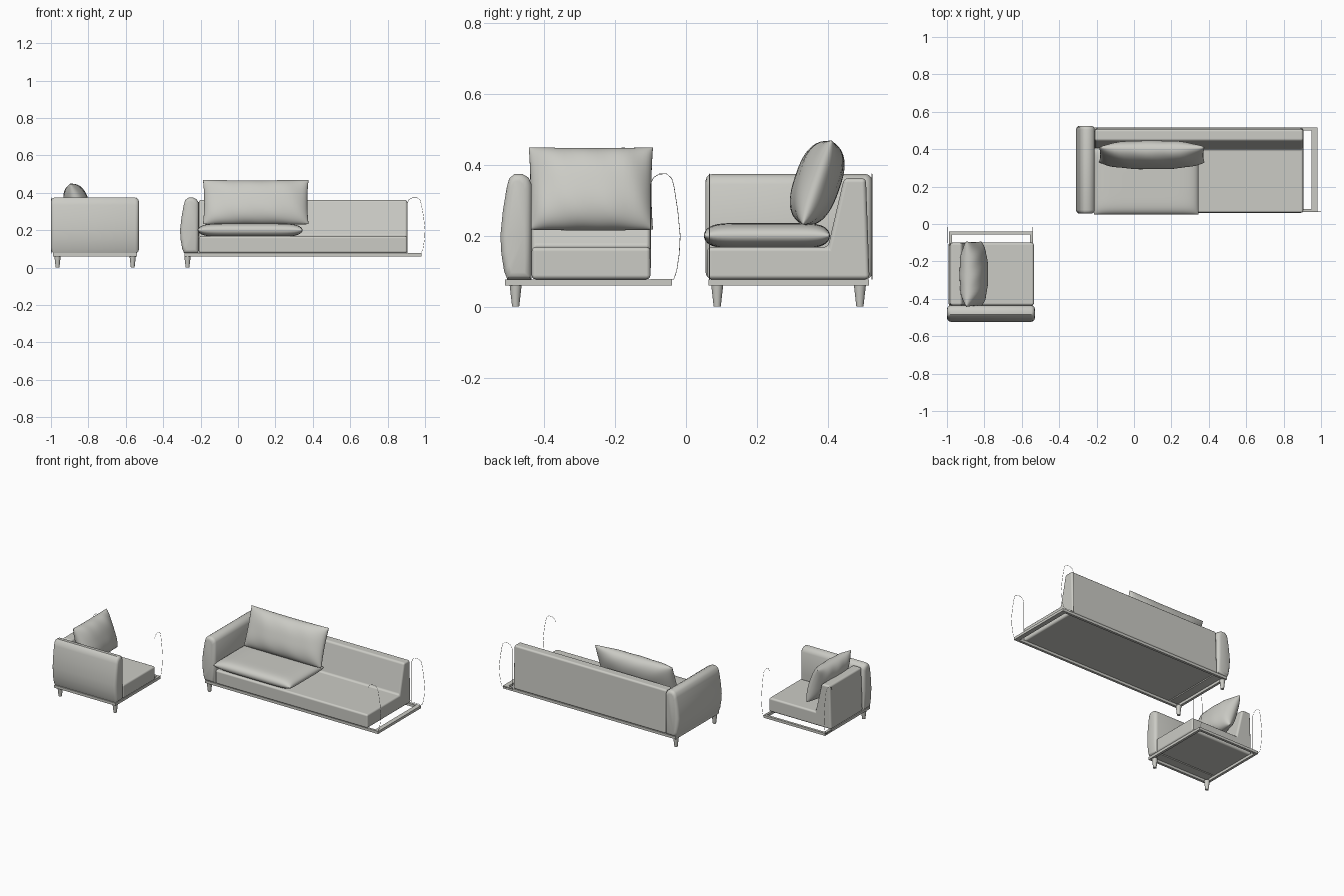
import bpy, bmesh, math
from mathutils import Matrix, Vector

if "Cube" in bpy.data.objects:
    bpy.data.objects.remove(bpy.data.objects["Cube"], do_unlink=True)

GREY = (0.60, 0.60, 0.56, 1)
fabric = bpy.data.materials.new("warm_grey")
fabric.use_nodes = True
fabric.diffuse_color = GREY
fabric.node_tree.nodes["Principled BSDF"].inputs["Base Color"].default_value = GREY

# Arm cross-section: fraction of the width outward from the seat, height
ARM = [(0, .077), (0, .2), (0, .345), (.1, .364), (.3, .374), (.55, .374), (.72, .361),
       (.8, .335), (.92, .27), (1, .2), (.97, .15), (.88, .1), (.78, .077)]
# Seat and back cross-section: depth, height
BODY = [(0, .077), (0, .168), (.34, .168), (.385, .362), (.447, .362), (.457, .077)]


def finish(name, bm, frame, angle=40):
    bmesh.ops.recalc_face_normals(bm, faces=bm.faces)
    for f in bm.faces:
        f.smooth = True
    me = bpy.data.meshes.new(name)
    bm.to_mesh(me)
    bm.free()
    if angle:
        me.set_sharp_from_angle(angle=math.radians(angle))
    me.materials.append(fabric)
    ob = bpy.data.objects.new(name, me)
    ob.matrix_world = frame
    bpy.context.collection.objects.link(ob)
    return ob


def loft(rings):
    bm = bmesh.new()
    loops = [[bm.verts.new(p) for p in r] for r in rings]
    for a, b in zip(loops, loops[1:]):
        for i in range(len(a)):
            j = (i + 1) % len(a)
            bm.faces.new((a[i], a[j], b[j], b[i]))
    bm.faces.new(loops[0])
    bm.faces.new(loops[-1])
    return bm


def arm(name, width, frame, y0=-.005, y1=.465, r=.02):
    # Rounded ends made from shrinking sections
    rings = []
    steps = [math.radians(a) for a in (0, 30, 60, 90)]
    stations = [(y0 + r - r * math.cos(a), r * (1 - math.sin(a))) for a in steps]
    stations += [(y0 + y1 - y, inset) for y, inset in reversed(stations)]
    mid = Vector((-.5 * width, .225))
    for y, inset in stations:
        sx, sz = 1 - 2 * inset / width, 1 - inset / .15
        rings.append([(mid.x + (-f * width - mid.x) * sx, y, mid.y + (z - mid.y) * sz)
                      for f, z in ARM])
    finish(name, loft(rings), frame)


def seat_body(name, length, frame):
    ob = finish(name, loft([[(x, y, z) for y, z in BODY] for x in (0, length)]), frame, 0)
    bev = ob.modifiers.new("soft_edges", "BEVEL")
    bev.width, bev.segments = .012, 3
    bev.limit_method, bev.angle_limit = "ANGLE", math.radians(30)
    bev.harden_normals = True


def base_frame(name, x0, x1, end_width, frame):
    bm = bmesh.new()
    t = .016
    for ax, bx, ay, by in ((x0, x1, .004, .004 + t), (x0, x1, .455 - t, .455),
                           (x0, x0 + t, .004, .455), (x1 - end_width, x1, .004, .455)):
        m = Matrix.Translation(((ax + bx) / 2, (ay + by) / 2, .0685))
        bmesh.ops.create_cube(bm, size=1, matrix=m @ Matrix.Diagonal((bx - ax, by - ay, .017, 1)))
    finish(name, bm, frame)


def leg(name, x, y, frame):
    bm = bmesh.new()
    bmesh.ops.create_cone(bm, cap_ends=True, segments=20, radius1=.01, radius2=.017,
                          depth=.062, matrix=Matrix.Translation((x, y, .031)))
    finish(name, bm, frame)


def piping(name, x, width, y, frame):
    cu = bpy.data.curves.new(name, "CURVE")
    cu.dimensions = "3D"
    cu.bevel_depth, cu.bevel_resolution = .001, 1
    sp = cu.splines.new("POLY")
    sp.points.add(len(ARM) - 1)
    for p, (f, z) in zip(sp.points, ARM):
        p.co = (x + f * width, y, z, 1)
    sp.use_cyclic_u = True
    cu.materials.append(fabric)
    ob = bpy.data.objects.new(name, cu)
    ob.matrix_world = frame
    bpy.context.collection.objects.link(ob)


def cushion(name, size, frame, power=2, pinch=0.0, wrinkle=0.0, n=28):
    # Two puffed sheets meeting at a seam
    bm = bmesh.new()
    bmesh.ops.create_grid(bm, x_segments=n, y_segments=n, size=1)
    bmesh.ops.duplicate(bm, geom=bm.verts[:] + bm.edges[:] + bm.faces[:])
    half = len(bm.verts) // 2
    for i, v in enumerate(bm.verts):
        u, w = (math.sin(c * math.pi / 2) for c in v.co.xy)
        puff = math.sqrt(max(0, (1 - abs(u) ** power) * (1 - abs(w) ** power)))
        folds = 1 + wrinkle * math.sin(11 * u + 3 * w) * (u * u + w * w)
        v.co = (u * (1 - pinch * (1 - w * w)) * size[0] / 2,
                w * (1 - (pinch * 1.5 * (1 - u * u) if w > 0 else 0)) * size[1] / 2,
                (1 if i < half else -1) * puff * folds * size[2] / 2)
    bmesh.ops.remove_doubles(bm, verts=bm.verts, dist=.00005)
    finish(name, bm, frame, 70)


def sofa_module(prefix, frame, length, width, rail_end, end_width, leg_x, pillow, centre):
    arm(prefix + "_arm", width, frame)
    seat_body(prefix + "_seat_and_back", length, frame)
    base_frame(prefix + "_base_frame", -.075, length + rail_end, end_width, frame)
    for side, y in (("front", .028), ("back", .43)):
        leg(f"{prefix}_{side}_leg", leg_x, y, frame)
    # Open seam outlines where the next module would join
    for side, y in (("front", .006), ("back", .464)):
        piping(f"{prefix}_{side}_seam", length, width * .95, y, frame)
    tilt = Matrix.Rotation(math.radians(71), 4, "X")
    cushion(prefix + "_back_pillow", pillow, frame @ Matrix.Translation(centre) @ tilt,
            2.6, .025, .05)


# Long sofa facing the front
long_frame = Matrix.Translation((-.21, .06, 0))
sofa_module("long_sofa", long_frame, 1.115, .1, .075, .03, -.06,
            (.565, .25, .13), (.305, .31, .35))
cushion("long_sofa_seat_cushion", (.56, .355, .072),
        long_frame @ Matrix.Translation((.275, .168, .2)), 7)

# Short module turned a quarter to face the model's left
short_frame = Matrix.Translation((-.535, -.435, 0)) @ Matrix.Rotation(math.pi / 2, 4, "Z")
sofa_module("short_sofa", short_frame, .335, .088, .06, .016, -.045,
            (.35, .245, .13), (.167, .322, .333))
